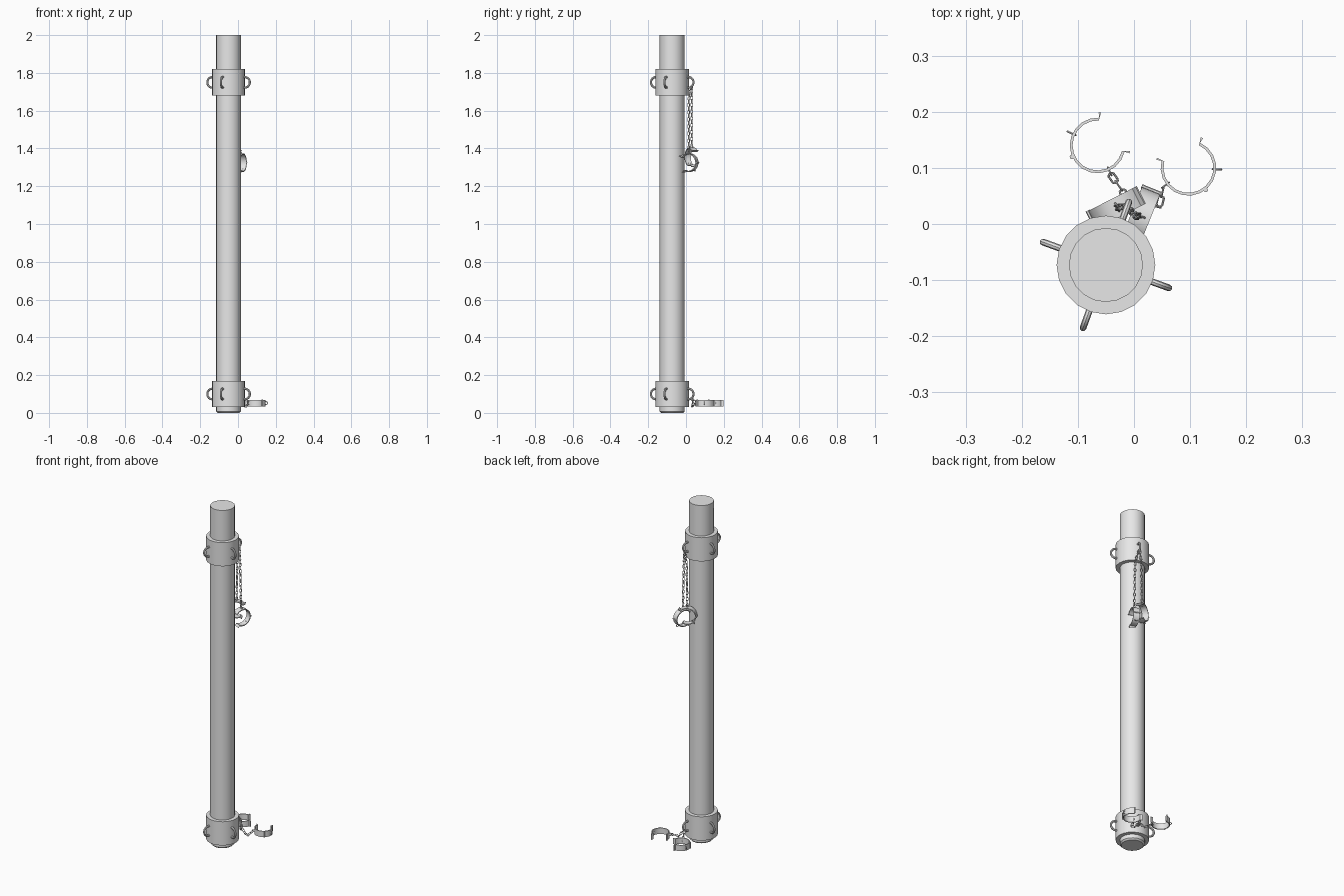
import bpy, bmesh, math
from math import radians, cos, sin, pi
from mathutils import Matrix, Vector

if "Cube" in bpy.data.objects:
    bpy.data.objects.remove(bpy.data.objects["Cube"])

metal = bpy.data.materials.new("light_grey_metal")
metal.use_nodes = True
GREY = (0.8, 0.8, 0.8, 1)
metal.diffuse_color = GREY
metal.node_tree.nodes["Principled BSDF"].inputs["Base Color"].default_value = GREY

AXIS = Vector((-0.05, -0.073, 0))
RING_ANGLES = (70, 160, 250, 340)


def finish(name, bm, smooth=40):
    bmesh.ops.recalc_face_normals(bm, faces=bm.faces)
    mesh = bpy.data.meshes.new(name)
    bm.to_mesh(mesh)
    bm.free()
    mesh.materials.append(metal)
    obj = bpy.data.objects.new(name, mesh)
    bpy.context.collection.objects.link(obj)
    bpy.ops.object.select_all(action='DESELECT')
    obj.select_set(True)
    bpy.context.view_layer.objects.active = obj
    bpy.ops.object.shade_smooth_by_angle(angle=radians(smooth))
    return obj


def frame(x, y, z, loc):
    m = Matrix((x, y, z)).transposed().to_4x4()
    m.translation = loc
    return m


def add_loop(bm, m, radius, wire, stretch=0, n=16, k=6):
    """Round wire loop in the local XY plane, optionally stretched along X."""
    rows = []
    for i in range(n):
        a = 2 * pi * (i + 0.5) / n
        shift = Vector((math.copysign(stretch, cos(a)), 0, 0))
        row = []
        for j in range(k):
            b = 2 * pi * j / k
            r = radius + wire * cos(b)
            p = Vector((r * cos(a), r * sin(a), wire * sin(b))) + shift
            row.append(bm.verts.new(m @ p))
        rows.append(row)
    for i in range(n):
        p, q = rows[i], rows[(i + 1) % n]
        for j in range(k):
            l = (j + 1) % k
            bm.faces.new((p[j], q[j], q[l], p[l]))


def lathe(name, radius, z0, z1, chamfer=0):
    bm = bmesh.new()
    bmesh.ops.create_cone(bm, cap_ends=True, segments=20, radius1=radius, radius2=radius,
                          depth=z1 - z0,
                          matrix=Matrix.Translation(AXIS + Vector((0, 0, (z0 + z1) / 2))))
    if chamfer:
        rim = [e for e in bm.edges if all(v.co.z < z0 + 0.001 for v in e.verts)]
        bmesh.ops.bevel(bm, geom=rim, offset=chamfer, segments=1, affect='EDGES')
    finish(name, bm, 30)


def collar(name, z):
    lathe(name, 0.088, z - 0.07, z + 0.07)
    for i, deg in enumerate(RING_ANGLES):
        out = Vector((cos(radians(deg)), sin(radians(deg)), 0))
        up = Vector((0, 0, 1))
        bm = bmesh.new()
        add_loop(bm, frame(out, up, out.cross(up), AXIS + out * 0.092 + up * z),
                 0.028, 0.006, n=18, k=8)
        finish(f"{name}_ring_{i + 1}", bm)


def chain(name, points, pitch=0.0185):
    """Alternating links spaced evenly along a polyline."""
    pts = [Vector(p) for p in points]
    total = sum((b - a).length for a, b in zip(pts, pts[1:]))
    count = max(2, round(total / pitch))
    step = total / count
    bm = bmesh.new()
    for i in range(count):
        d = step * (i + 0.5)
        for a, b in zip(pts, pts[1:]):
            if d <= (b - a).length:
                break
            d -= (b - a).length
        x = (b - a).normalized()
        ref = Vector((0, 0, 1)) if abs(x.z) < 0.9 else Vector((0.4, 0.9, 0))
        y = x.cross(ref).normalized()
        z = x.cross(y)
        if i % 2:
            y, z = z, -y
        add_loop(bm, frame(x, y, z, a + x * d), 0.0055, 0.002, 0.005, n=12)
    finish(name, bm)


def cuff(name, m, gap, side):
    """Open band with end flanges, two loops and a hinge; gap angle in the local XY plane."""
    half, r, thick, h = 50, 0.047, 0.005, 0.0175
    m = m @ Matrix.Rotation(radians(gap), 4, 'Z')
    bm = bmesh.new()

    def polar(radius, deg):
        return radius * cos(radians(deg)), radius * sin(radians(deg))

    # band outline with an outward flange at each end
    steps = 14
    angles = [half + (360 - 2 * half) * i / steps for i in range(steps + 1)]
    inner = [polar(r - thick / 2, a) for a in angles]
    outer = [polar(r + thick / 2, a) for a in angles]
    tip = r + 0.012
    inner = [polar(tip, half - 3)] + inner + [polar(tip, 3 - half)]
    outer = [polar(tip, half + 1)] + outer + [polar(tip, -1 - half)]
    rows = [[bm.verts.new(m @ Vector((*p, z))) for p, z in ((a, -h), (b, -h), (b, h), (a, h))]
            for a, b in zip(inner, outer)]
    for p, q in zip(rows, rows[1:]):
        for j in range(4):
            k = (j + 1) % 4
            bm.faces.new((p[j], q[j], q[k], p[k]))
    bm.faces.new(rows[0])
    bm.faces.new(rows[-1])

    # wire loops for the chain and the far side
    for deg in (102 * side, -118 * side):
        out = Vector((*polar(1, deg), 0))
        up = Vector((0, 0, 1))
        add_loop(bm, m @ frame(out, up, out.cross(up), out * (r + 0.004)), 0.008, 0.002, n=12)

    # hinge pin
    bmesh.ops.create_cone(bm, cap_ends=True, segments=8, radius1=0.004, radius2=0.004,
                          depth=2 * h + 0.002,
                          matrix=m @ Matrix.Translation((*polar(r + 0.003, 193 * side), 0)))
    finish(name, bm, 20)


def hanging(deg, loc):
    u = Vector((cos(radians(deg)), sin(radians(deg)), 0))
    up = Vector((0, 0, 1))
    return frame(u, up, u.cross(up), loc)


# post and collars
lathe("post", 0.066, 0, 2, 0.008)
collar("upper_collar", 1.75)
collar("lower_collar", 0.10)

# hanging wrist cuffs and chains
cuff("wrist_cuff_right", hanging(27, (-0.03, 0.03, 1.355)), -12, 1)
cuff("wrist_cuff_left", hanging(68, (0.012, 0.014, 1.325)), 192, -1)
chain("wrist_chain_right", [(-0.014, 0.032, 1.73), (-0.025, 0.03, 1.66), (-0.03, 0.03, 1.405)])
chain("wrist_chain_left", [(-0.01, 0.028, 1.73), (0.004, 0.014, 1.66), (0.01, 0.014, 1.375)])

# ankle cuffs and chains lying low
cuff("ankle_cuff_right", Matrix.Translation((-0.065, 0.14, 0.052)), 37, -1)
cuff("ankle_cuff_left", Matrix.Translation((0.097, 0.10, 0.052)), 115, 1)
chain("ankle_chain_right", [(-0.012, 0.03, 0.08), (-0.02, 0.058, 0.04), (-0.042, 0.089, 0.052)])
chain("ankle_chain_left", [(-0.008, 0.033, 0.08), (0.02, 0.036, 0.04),
                           (0.044, 0.03, 0.035), (0.053, 0.066, 0.052)])
